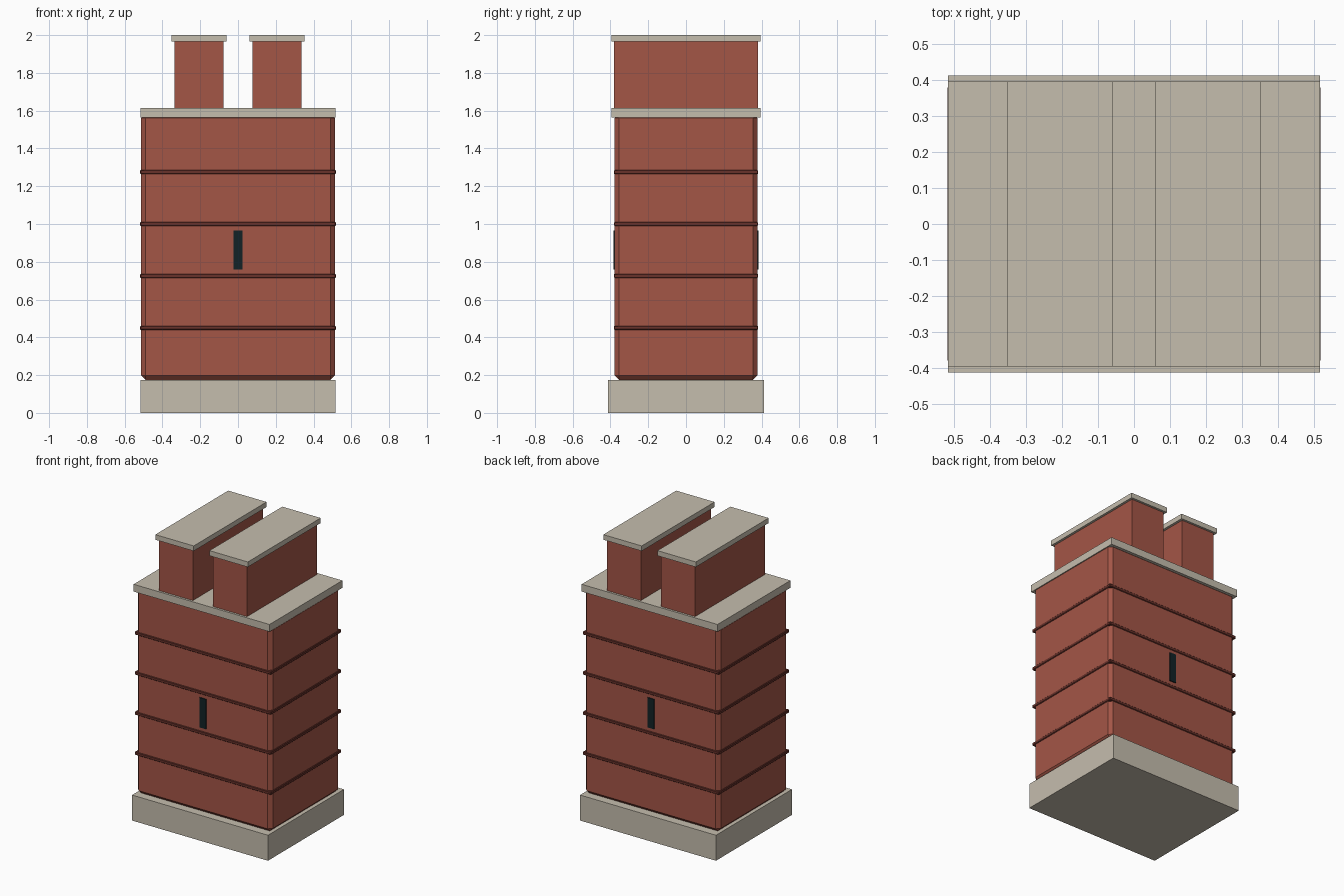
import bpy, bmesh

if "Cube" in bpy.data.objects:
    bpy.data.objects.remove(bpy.data.objects["Cube"])


def material(name, rgb):
    m = bpy.data.materials.new(name)
    m.diffuse_color = (*rgb, 1)
    m.use_nodes = True
    m.node_tree.nodes["Principled BSDF"].inputs["Base Color"].default_value = m.diffuse_color
    return m


STONE = material("pale_stone", (0.56, 0.51, 0.42))
BRICK = material("red_brick", (0.37, 0.092, 0.062))
DARK = material("dark_brick", (0.14, 0.032, 0.024))
SLOT = material("slot_black", (0.006, 0.016, 0.019))


def box(name, x, y, z, mat, bevel=0):
    """Box from (min, max) ranges, with an optional one-step chamfer."""
    bm = bmesh.new()
    bmesh.ops.create_cube(bm, size=1)
    for v in bm.verts:
        v.co = [r[0] if c < 0 else r[1] for c, r in zip(v.co, (x, y, z))]
    if bevel:
        bmesh.ops.bevel(bm, geom=bm.edges[:], offset=bevel, segments=1, affect='EDGES')
    me = bpy.data.meshes.new(name)
    bm.to_mesh(me)
    bm.free()
    me.materials.append(mat)
    ob = bpy.data.objects.new(name, me)
    bpy.context.collection.objects.link(ob)
    return ob


def sym(h):
    return (-h, h)


# Plinth, chamfered brick body and top slab
box("plinth", sym(0.516), sym(0.412), (0, 0.175), STONE)
box("body", sym(0.513), sym(0.378), (0.175, 1.585), BRICK, 0.024)
box("top_slab", sym(0.516), sym(0.395), (1.565, 1.615), STONE)

# Projecting dark courses around the body
for i in range(4):
    z = 0.45 + i * 0.275
    box(f"course_{i + 1}", sym(0.518), sym(0.382), (z - 0.011, z + 0.011), DARK, 0.004)

# Twin flue stacks with stone caps
for side, s in (("left", -1), ("right", 1)):
    box(f"stack_{side}", sorted((s * 0.077, s * 0.335)), sym(0.38), (1.615, 1.965), BRICK)
    box(f"stack_cap_{side}", sorted((s * 0.06, s * 0.351)), sym(0.395), (1.965, 2.0), STONE)

# Narrow slots on the front and back
for side, s in (("front", -1), ("back", 1)):
    box(f"slot_{side}", sym(0.025), sorted((s * 0.376, s * 0.384)), (0.76, 0.965), SLOT)
